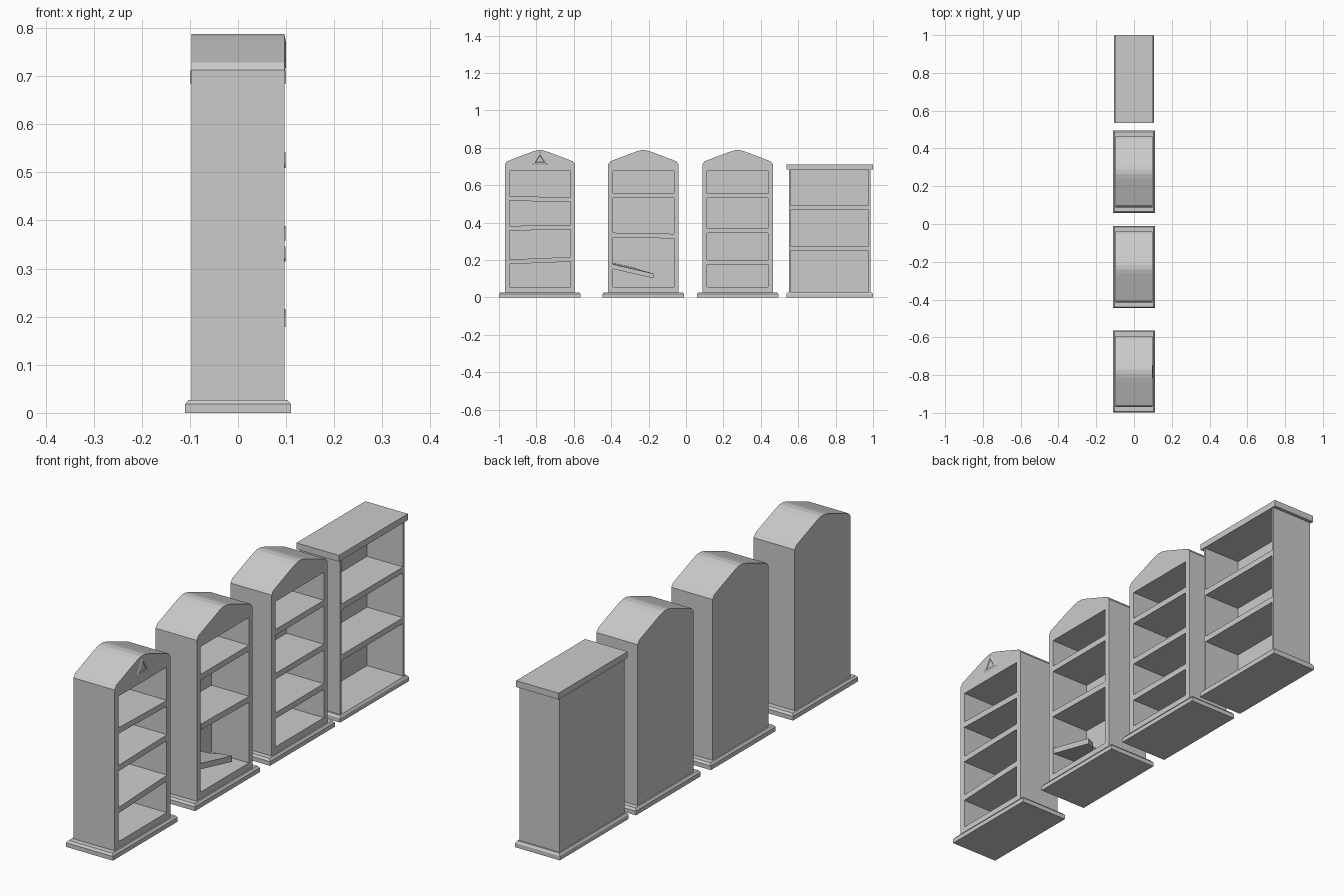
import bpy, bmesh, math

if "Cube" in bpy.data.objects:
    bpy.data.objects.remove(bpy.data.objects["Cube"])

FRONT, BACK, INNER = 0.097, -0.097, -0.079   # cabinet depth planes along x


def mesh_object(name, bm):
    bmesh.ops.recalc_face_normals(bm, faces=bm.faces)
    me = bpy.data.meshes.new(name)
    bm.to_mesh(me)
    bm.free()
    ob = bpy.data.objects.new(name, me)
    bpy.context.collection.objects.link(ob)
    return ob


def prism(name, profile, x0, x1):
    """Extrude a (y, z) outline along x."""
    bm = bmesh.new()
    a = [bm.verts.new((x0, y, z)) for y, z in profile]
    b = [bm.verts.new((x1, y, z)) for y, z in profile]
    bm.faces.new(a)
    bm.faces.new(b)
    n = len(a)
    for i in range(n):
        j = (i + 1) % n
        bm.faces.new((a[i], a[j], b[j], b[i]))
    return mesh_object(name, bm)


def box(name, x0, x1, y0, y1, z0, z1):
    return prism(name, [(y0, z0), (y1, z0), (y1, z1), (y0, z1)], x0, x1)


def plinth(name, cy, hx, hy, z_mid, z_top, inset):
    """Base slab with a chamfered top edge, as stacked rectangles."""
    bm = bmesh.new()
    rings = []
    for z, d in ((0, 0), (z_mid, 0), (z_top, inset)):
        rings.append([bm.verts.new((sx * (hx - d), cy + sy * (hy - d), z))
                      for sx, sy in ((-1, -1), (1, -1), (1, 1), (-1, 1))])
    bm.faces.new(rings[0])
    bm.faces.new(rings[-1])
    for lo, hi in zip(rings, rings[1:]):
        for i in range(4):
            j = (i + 1) % 4
            bm.faces.new((lo[i], lo[j], hi[j], hi[i]))
    return mesh_object(name, bm)


def shelf(name, cy, half, left, right, thick, x0, x1):
    """Shelf board whose top runs from height left to height right."""
    return prism(name, [(cy - half, left - thick), (cy + half, right - thick),
                        (cy + half, right), (cy - half, left)], x0, x1)


def gabled_case(tag, cy, shelves):
    hw, inner = 0.188, 0.163
    plinth(tag + "_plinth", cy, 0.11, 0.218, 0.018, 0.027, 0.007)
    box(tag + "_back_panel", BACK, INNER, cy - hw, cy + hw, 0.027, 0.695)
    for side, s in (("left", -1), ("right", 1)):
        ya, yb = sorted((cy + s * inner, cy + s * hw))
        box(f"{tag}_{side}_side", INNER, FRONT, ya, yb, 0.027, 0.695)
    box(tag + "_floor", INNER, FRONT, cy - inner, cy + inner, 0.027, 0.056)
    box(tag + "_header", INNER, FRONT, cy - inner, cy + inner, 0.675, 0.695)
    # gable: moulding step, chamfer, slope and rounded ridge, mirrored
    half = [(hw, 0.695), (hw, 0.712), (hw - 0.012, 0.728), (0.06, 0.772),
            (0.035, 0.781), (0.012, 0.787)]
    pts = [(cy + y, z) for y, z in half] + [(cy - y, z) for y, z in reversed(half)]
    prism(tag + "_gable", pts, BACK, FRONT)
    for i, (l, r) in enumerate(shelves):
        x1 = 0.0985 if l != r else FRONT
        shelf(f"{tag}_shelf_{i + 1}", cy, inner, l, r, 0.025, INNER, x1)


A, B, C, D = -0.781, -0.228, 0.276, 0.768

gabled_case("emblem_case", A, [(0.542, 0.534), (0.382, 0.388), (0.203, 0.216)])
gabled_case("broken_case", B, [(0.557, 0.557), (0.346, 0.34)])
gabled_case("tidy_case", C, [(0.556, 0.556), (0.369, 0.369), (0.201, 0.201)])

# raised triangular ring on the first gable
bm = bmesh.new()
loops = []
for x, half, z0, z1 in ((FRONT, 0.043, 0.711, 0.783), (0.0995, 0.034, 0.717, 0.772),
                        (0.0995, 0.027, 0.721, 0.764), (FRONT - 0.001, 0.021, 0.725, 0.757)):
    loops.append([bm.verts.new((x, A + y, z))
                  for y, z in ((-half, z0), (half, z0), (0, z1))])
for k in range(4):
    p, q = loops[k], loops[(k + 1) % 4]
    for i in range(3):
        j = (i + 1) % 3
        bm.faces.new((p[i], p[j], q[j], q[i]))
mesh_object("gable_emblem", bm)

# fallen shelf: sloping plank with a jagged broken end
bm = bmesh.new()
plan = [(INNER, B - 0.163), (FRONT - 0.003, B - 0.163), (FRONT - 0.003, B + 0.055),
        (0.05, B + 0.03), (0.03, B + 0.0), (-0.02, B - 0.02), (INNER, B - 0.045)]
rows = []
for t in (0.0, 0.025):
    rows.append([bm.verts.new((x, y, 0.152 + t - 0.23 * (y - B + 0.163) + 0.04 * (FRONT - x)))
                 for x, y in plan])
bm.faces.new(rows[0])
bm.faces.new(rows[1])
for i in range(len(plan)):
    j = (i + 1) % len(plan)
    bm.faces.new((rows[0][i], rows[0][j], rows[1][j], rows[1][i]))
mesh_object("fallen_shelf", bm)

# flat-topped open bookcase
hw, inner, back = 0.218, 0.208, -0.075
plinth("flat_case_plinth", D, 0.105, 0.231, 0.018, 0.027, 0.006)
box("flat_case_back_panel", -0.095, back, D - hw, D + hw, 0.027, 0.685)
for side, s in (("left", -1), ("right", 1)):
    ya, yb = sorted((D + s * inner, D + s * hw))
    box(f"flat_case_{side}_side", back, 0.095, ya, yb, 0.027, 0.685)
for i, z in enumerate((0.492, 0.276)):
    shelf(f"flat_case_shelf_{i + 1}", D, inner, z, z, 0.025, back, 0.094)
box("flat_case_top", -0.1, 0.1, D - 0.232, D + 0.232, 0.684, 0.711)
